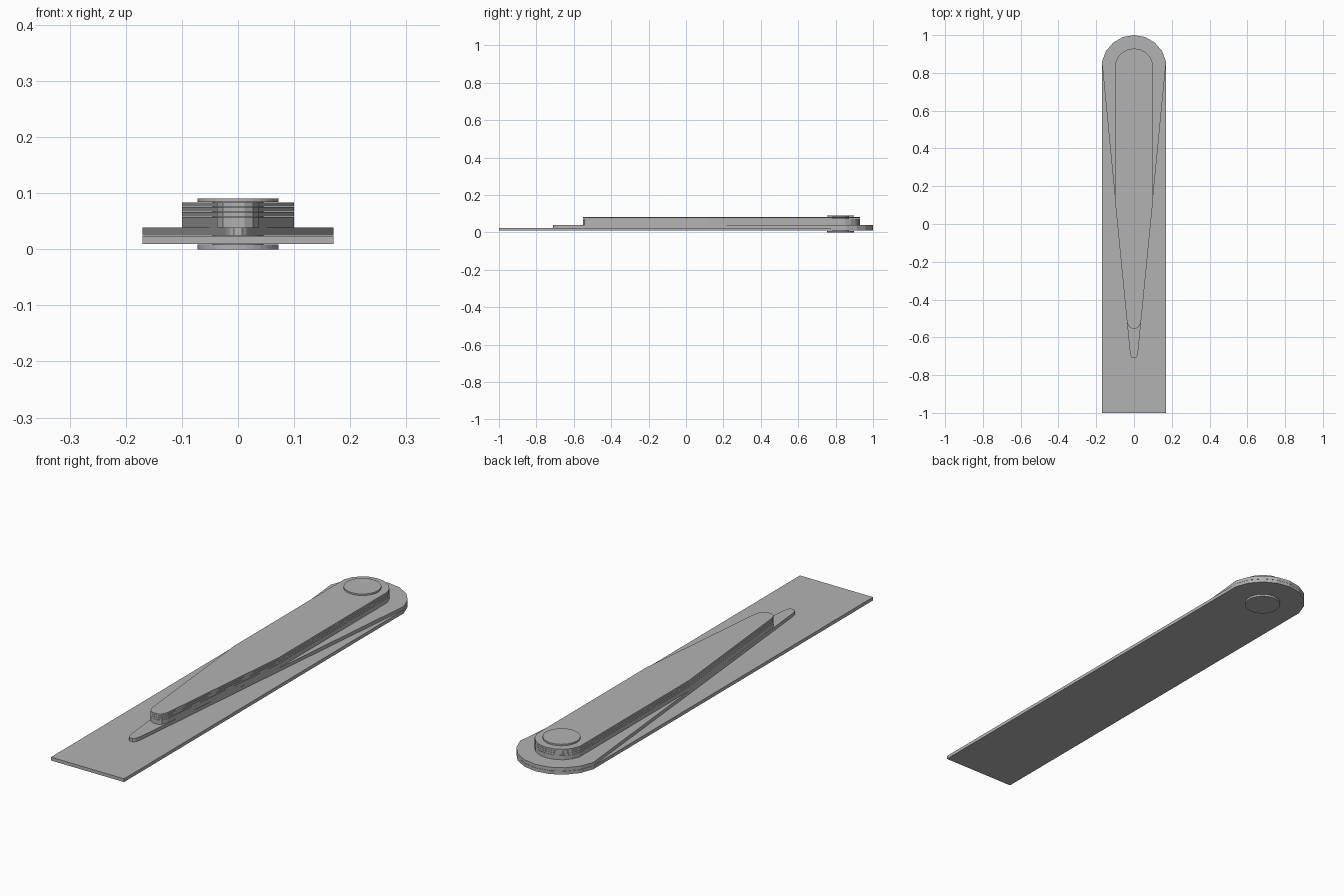
import bpy, bmesh
from math import sin, cos, asin, pi

if "Cube" in bpy.data.objects:
    bpy.data.objects.remove(bpy.data.objects["Cube"])

PIVOT_Y = 0.827

# Dark steel for every part
steel = bpy.data.materials.new("steel")
steel.diffuse_color = (0.45, 0.45, 0.45, 1)
steel.use_nodes = True
steel.node_tree.nodes["Principled BSDF"].inputs["Base Color"].default_value = steel.diffuse_color


def round_end(radius, half_width, segments=8):
    """Arc at the pivot end, from the right edge over to the left edge."""
    a = asin((radius ** 2 - half_width ** 2) ** 0.5 / radius)
    step = (pi - 2 * a) / segments
    return [(radius * cos(a + i * step), PIVOT_Y + radius * sin(a + i * step))
            for i in range(segments + 1)]


def mirror_side(side):
    """Left edge going down, then right edge coming back up."""
    return [(-x, y) for x, y in side] + [(x, y) for x, y in reversed(side)]


def plate(name, outline, z0, z1):
    """Flat outline extruded from z0 to z1."""
    bm = bmesh.new()
    face = bm.faces.new([bm.verts.new((x, y, z0)) for x, y in outline])
    ext = bmesh.ops.extrude_face_region(bm, geom=[face], use_keep_orig=True)
    top = [g for g in ext["geom"] if isinstance(g, bmesh.types.BMVert)]
    bmesh.ops.translate(bm, verts=top, vec=(0, 0, z1 - z0))
    bmesh.ops.recalc_face_normals(bm, faces=bm.faces)
    mesh = bpy.data.meshes.new(name)
    bm.to_mesh(mesh)
    bm.free()
    mesh.materials.append(steel)
    obj = bpy.data.objects.new(name, mesh)
    bpy.context.collection.objects.link(obj)


def disc(name, radius, z0, z1, sides=32):
    pts = [(radius * cos(2 * pi * i / sides), PIVOT_Y + radius * sin(2 * pi * i / sides))
           for i in range(sides)]
    plate(name, pts, z0, z1)


wide = round_end(0.173, 0.17)
narrow = round_end(0.1025, 0.1)

# Long rectangular base blade
plate("base_blade", wide + mirror_side([(0.17, -1.0)]), 0.0095, 0.0235)

# Tapered blade with a small rounded tip
plate("tapered_blade",
      wide + mirror_side([(0.0216, -0.68), (0.015, -0.703), (0.007, -0.71)]),
      0.0243, 0.0385)

# Stack of narrow leaves, separated by hairline gaps
leaf = narrow + mirror_side([(0.1, 0.12), (0.037, -0.52), (0.027, -0.543), (0.012, -0.552)])
levels = [(0.0392, 0.0578), (0.0586, 0.0667), (0.0675, 0.0752), (0.0760, 0.0835)]
for i, (z0, z1) in enumerate(levels):
    plate(f"narrow_leaf_{i + 1}", leaf, z0, z1)

# Pivot rivet: two heads and a shaft
disc("rivet_bottom_head", 0.072, 0.0, 0.0088)
disc("rivet_shaft", 0.045, 0.005, 0.086)
disc("rivet_top_head", 0.072, 0.0840, 0.0905)
